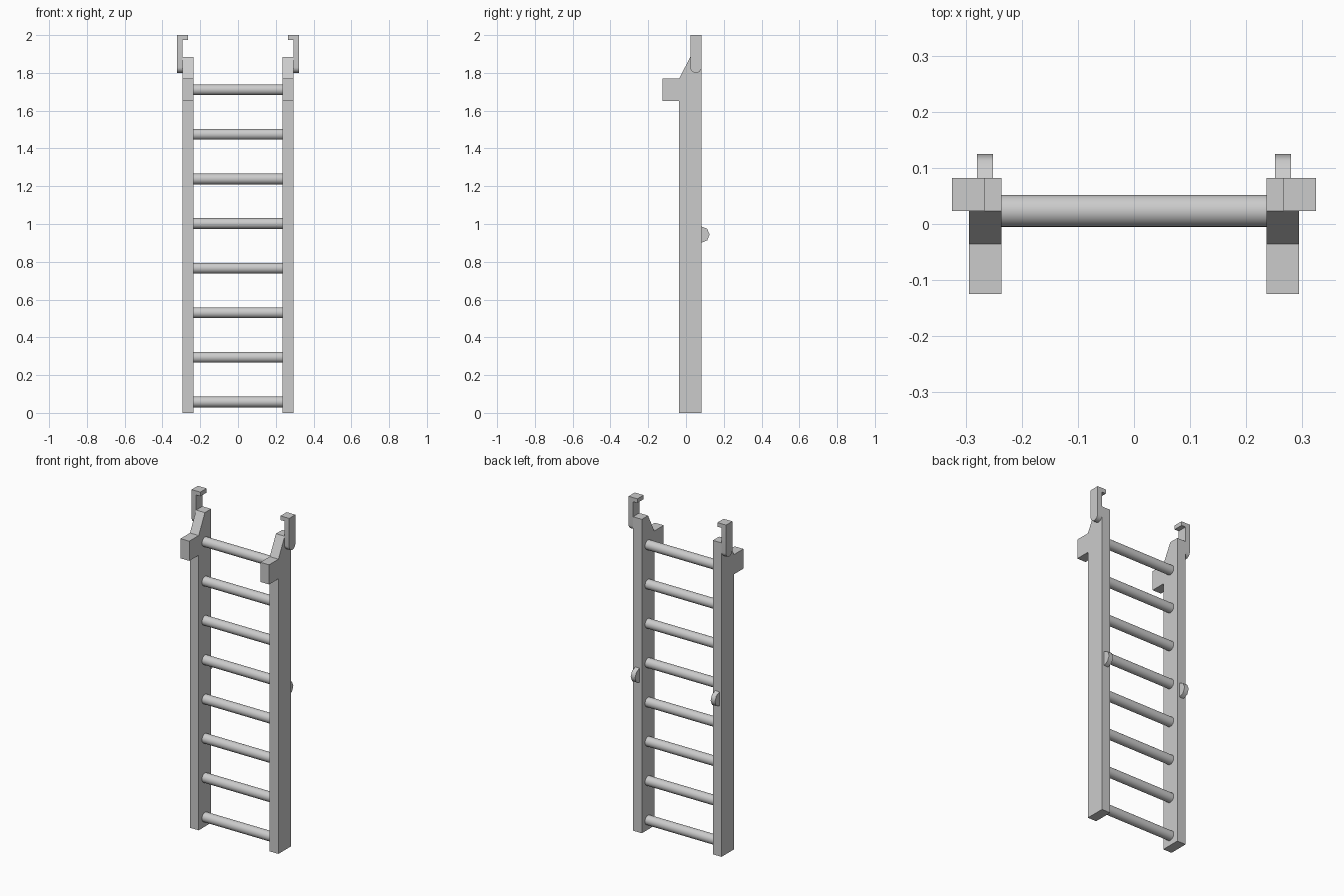
import bpy, bmesh, math
from mathutils import Vector

cube = bpy.data.objects.get("Cube")
if cube:
    bpy.data.objects.remove(cube)

# Single grey material
grey = bpy.data.materials.new("light grey")
grey.use_nodes = True
GREY = (0.6, 0.6, 0.6, 1)
grey.diffuse_color = GREY
grey.node_tree.nodes["Principled BSDF"].inputs["Base Color"].default_value = GREY


def prism(name, profile, axis, start, end, smooth=False):
    """Extrude a closed profile along x (profile is y,z) or y (profile is x,z)."""
    bm = bmesh.new()
    place = (lambda a, b: (start, a, b)) if axis == "x" else (lambda a, b: (a, start, b))
    face = bm.faces.new([bm.verts.new(place(a, b)) for a, b in profile])
    step = Vector((end - start, 0, 0) if axis == "x" else (0, end - start, 0))
    new = bmesh.ops.extrude_face_region(bm, geom=[face])["geom"]
    bmesh.ops.translate(bm, vec=step, verts=[v for v in new if isinstance(v, bmesh.types.BMVert)])
    bmesh.ops.recalc_face_normals(bm, faces=bm.faces)
    mesh = bpy.data.meshes.new(name)
    bm.to_mesh(mesh)
    bm.free()
    mesh.materials.append(grey)
    obj = bpy.data.objects.new(name, mesh)
    bpy.context.collection.objects.link(obj)
    if smooth:
        bpy.ops.object.select_all(action="DESELECT")
        obj.select_set(True)
        bpy.context.view_layer.objects.active = obj
        bpy.ops.object.shade_smooth_by_angle(angle=math.radians(50))
    return obj


def arc(cy, cz, r, a0, a1, n):
    """Points on an arc, angles in degrees."""
    angles = [math.radians(a0 + (a1 - a0) * i / n) for i in range(n + 1)]
    return [(cy + r * math.cos(a), cz + r * math.sin(a)) for a in angles]


FRONT, BACK, NOTCH = -0.036, 0.082, 0.023   # depths of the rail and of its top step
INNER, OUTER, HOOK = 0.236, 0.294, 0.324    # widths from the centre line

rail_profile = [(FRONT, 0), (BACK, 0), (BACK, 1.885), (NOTCH, 1.885),
                (FRONT, 1.77), (-0.125, 1.77), (-0.125, 1.652), (FRONT, 1.652)]
hook_y, hook_r = (NOTCH + BACK) / 2, (BACK - NOTCH) / 2
plate_profile = [(NOTCH, 1.975), *arc(hook_y, 1.80 + hook_r, hook_r, 180, 360, 12), (BACK, 1.975)]
bump_profile = arc(BACK, 0.944, 0.043, -90, 90, 4)

for side, s in (("left", 1), ("right", -1)):
    # Rail with front stop block and sloped shoulder
    prism(side + "_rail", rail_profile, "x", s * INNER, s * OUTER)
    # Hook: round-ended plate on the outside with an inward lip
    prism(side + "_hook_plate", plate_profile, "x", s * OUTER, s * HOOK, smooth=True)
    lip = [(s * 0.266, 1.975), (s * HOOK, 1.975), (s * HOOK, 2.0), (s * 0.266, 2.0)]
    prism(side + "_hook_lip", lip, "y", NOTCH, BACK)
    # Half-round bump on the back
    prism(side + "_back_bump", bump_profile, "x", s * 0.251, s * 0.280, smooth=True)

# Eight evenly spaced rungs
for i in range(8):
    circle = arc(0.0235, 0.058 + i * 0.2361, 0.0285, 0, 360, 24)[:-1]
    prism(f"rung_{i + 1}", circle, "x", -INNER, INNER, smooth=True)
